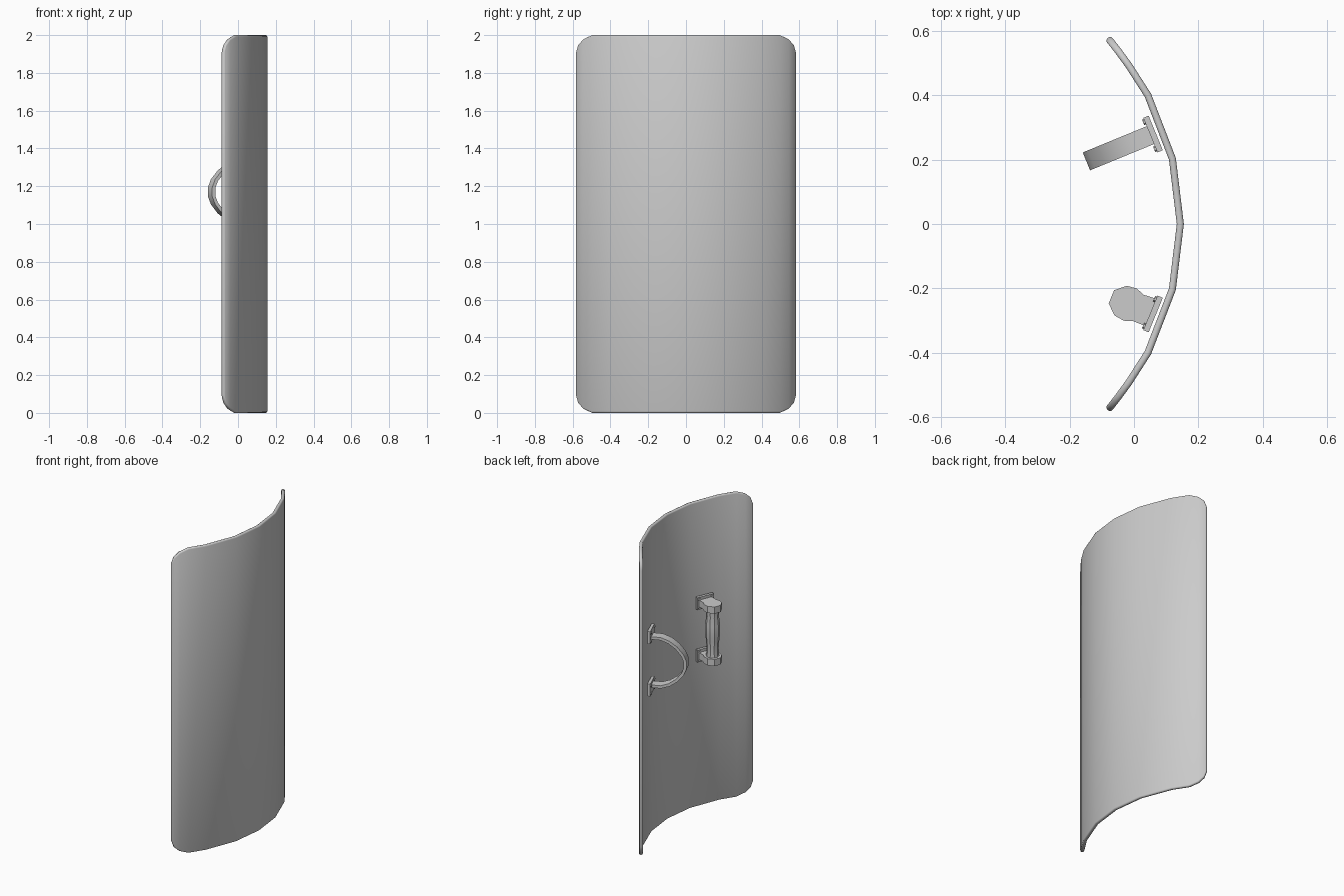
import bpy, bmesh, math
from mathutils import Vector

if "Cube" in bpy.data.objects:
    bpy.data.objects.remove(bpy.data.objects["Cube"])

grey = bpy.data.materials.new("light_grey")
grey.diffuse_color = (0.6, 0.6, 0.6, 1)
grey.use_nodes = True
grey.node_tree.nodes["Principled BSDF"].inputs["Base Color"].default_value = grey.diffuse_color
MID = 1.17          # height of the middle of both handles
REACH = 0.172       # mounting plates sit this far above and below it


def finish(name, bm, angle=35):
    bmesh.ops.recalc_face_normals(bm, faces=bm.faces)
    me = bpy.data.meshes.new(name)
    bm.to_mesh(me)
    bm.free()
    ob = bpy.data.objects.new(name, me)
    bpy.context.collection.objects.link(ob)
    me.materials.append(grey)
    bpy.ops.object.select_all(action='DESELECT')
    ob.select_set(True)
    bpy.context.view_layer.objects.active = ob
    bpy.ops.object.shade_smooth_by_angle(angle=math.radians(angle))
    return ob


def spot(side, t, d, z):
    """Point beside the panel: t along it, d inwards, z up; side mirrors y."""
    return Vector((0.0675 - 0.38 * t - 0.925 * d,
                   side * (0.283 + 0.925 * t - 0.38 * d), z))


def prism(bm, bottom, top):
    a, b = [[bm.verts.new(p) for p in ring] for ring in (bottom, top)]
    n = len(a)
    bm.faces.new(a)
    bm.faces.new(b[::-1])
    for i in range(n):
        bm.faces.new((a[i], a[(i + 1) % n], b[(i + 1) % n], b[i]))


# Curved panel with rounded corners: (y, x, corner inset in z)
half = [(0, 0.155, 0), (0.205, 0.13, 0), (0.405, 0.053, 0), (0.50, -0.008, 0),
        (0.545, -0.041, 0.02), (0.572, -0.062, 0.05), (0.585, -0.073, 0.095)]
columns = [(-y, x, c) for y, x, c in half[:0:-1]] + half
bm = bmesh.new()
pairs = [(bm.verts.new((x, y, c)), bm.verts.new((x, y, 2 - c))) for y, x, c in columns]
for (a, b), (c, d) in zip(pairs, pairs[1:]):
    bm.faces.new((a, c, d, b))
panel = finish("shield_panel", bm)
solid = panel.modifiers.new("thickness", 'SOLIDIFY')
solid.thickness = 0.022
solid.offset = -1
bevel = panel.modifiers.new("soft_rim", 'BEVEL')
bevel.width = 0.008
bevel.segments = 2
bevel.limit_method = 'ANGLE'
bevel.angle_limit = math.radians(60)

# Mounting plates with bolt heads
for side, label in ((1, "strap"), (-1, "grip")):
    for end, where in ((1, "upper"), (-1, "lower")):
        zc = MID + end * REACH
        bm = bmesh.new()
        box = [(-0.058, -0.04), (0.058, -0.04), (0.058, 0.04), (-0.058, 0.04)]
        prism(bm, [spot(side, t, 0, zc + z) for t, z in box],
              [spot(side, t, 0.018, zc + z) for t, z in box])
        for t in (-0.045, 0.045):
            for z in (-0.027, 0.027):
                hexa = [(t + 0.009 * math.cos(k * math.pi / 3),
                         z + 0.009 * math.sin(k * math.pi / 3)) for k in range(6)]
                prism(bm, [spot(side, u, 0.016, zc + v) for u, v in hexa],
                      [spot(side, u, 0.024, zc + v) for u, v in hexa])
        finish(f"{where}_{label}_plate", bm)

# Arm strap: a flat band bent into an arc, given as (d, z) from the middle
arc = [(0.015, 0.158), (0.075, 0.158), (0.125, 0.14), (0.17, 0.108),
       (0.208, 0.062), (0.224, 0.022)]
path = [Vector(p) for p in arc] + [Vector((d, -z)) for d, z in arc[::-1]]
bm = bmesh.new()
rings = []
for i, p in enumerate(path):
    run = (path[min(i + 1, len(path) - 1)] - path[max(i - 1, 0)]).normalized()
    out = Vector((-run.y, run.x)) * 0.009
    rings.append([bm.verts.new(spot(1, t, p.x + s * out.x, MID + p.y + s * out.y))
                  for t, s in ((-0.03, -1), (0.03, -1), (0.03, 1), (-0.03, 1))])
for r, q in zip(rings, rings[1:]):
    for k in range(4):
        bm.faces.new((r[k], r[(k + 1) % 4], q[(k + 1) % 4], q[k]))
bm.faces.new(rings[0])
bm.faces.new(rings[-1])
finish("arm_strap", bm)

# Grip brackets: slabs with a faceted round end
outline = [(-0.048, 0.012), (-0.044, 0.06), (-0.054, 0.085), (-0.05, 0.118), (-0.022, 0.149),
           (0.022, 0.149), (0.05, 0.118), (0.054, 0.085), (0.044, 0.06), (0.044, 0.012)]
for end, where in ((1, "upper"), (-1, "lower")):
    bm = bmesh.new()
    zc = MID + end * REACH
    prism(bm, [spot(-1, t, d, zc - 0.022) for t, d in outline],
          [spot(-1, t, d, zc + 0.022) for t, d in outline])
    finish(f"{where}_grip_bracket", bm)

# Hand grip: round bar with a gentle swell
bm = bmesh.new()
prev = None
for z, r in ((-0.155, 0.04), (-0.1, 0.036), (-0.045, 0.04), (0.0, 0.045),
             (0.055, 0.044), (0.11, 0.038), (0.155, 0.041)):
    ring = [bm.verts.new(spot(-1, r * math.cos(k * math.pi / 5),
                              0.095 + r * math.sin(k * math.pi / 5), MID + z))
            for k in range(10)]
    if prev:
        for k in range(10):
            bm.faces.new((prev[k], prev[(k + 1) % 10], ring[(k + 1) % 10], ring[k]))
    else:
        bm.faces.new(ring)
    prev = ring
bm.faces.new(prev)
finish("hand_grip", bm)
